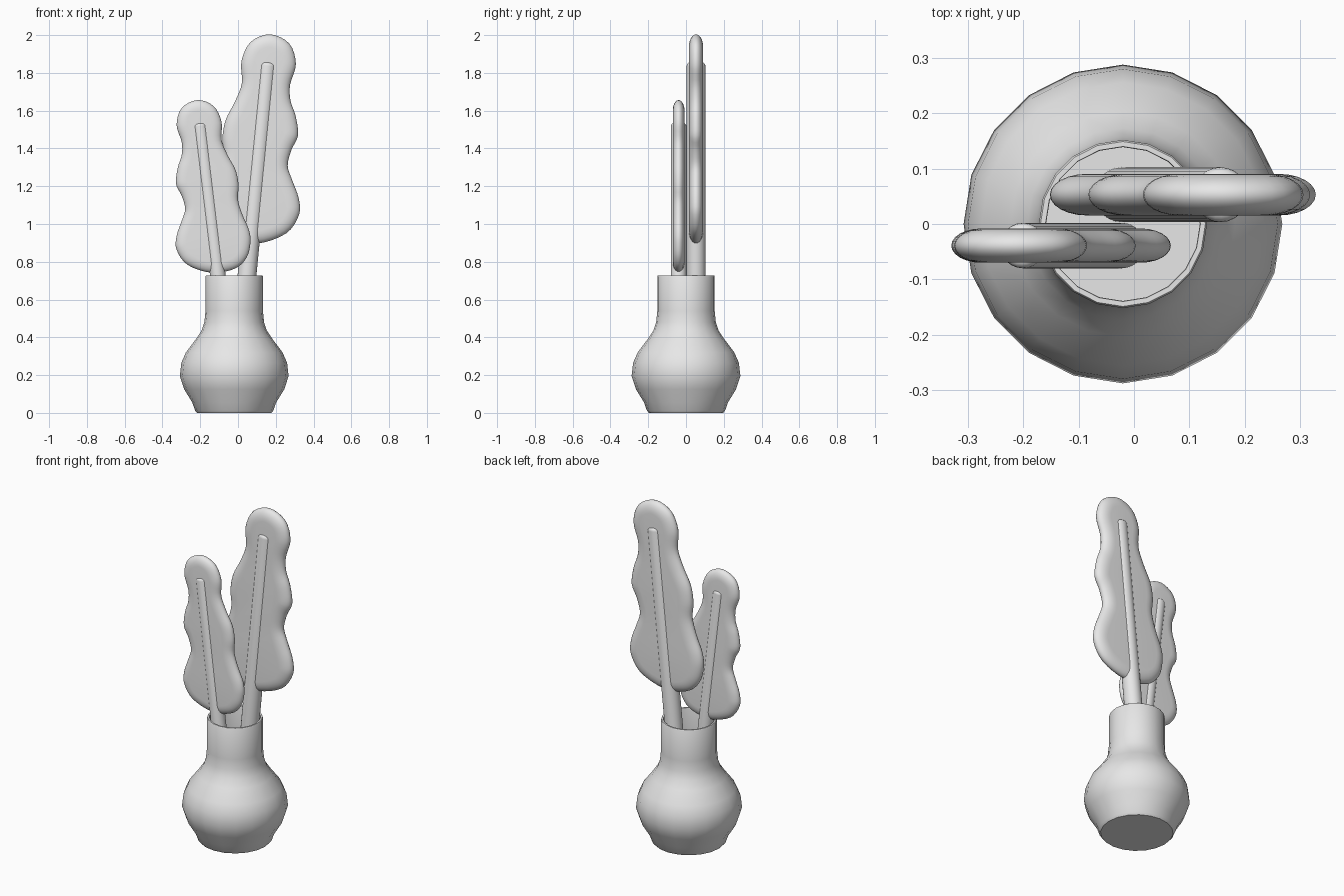
import bpy, bmesh, math
from mathutils import Vector, Matrix

cube = bpy.data.objects.get("Cube")
if cube:
    bpy.data.objects.remove(cube, do_unlink=True)

grey = bpy.data.materials.new("plain_grey")
grey.use_nodes = True
grey.diffuse_color = (0.8, 0.8, 0.8, 1)
grey.node_tree.nodes["Principled BSDF"].inputs["Base Color"].default_value = (0.8, 0.8, 0.8, 1)


def loft(name, rings, matrix=Matrix(), angle=40):
    """Skin a stack of closed rings and cap both ends."""
    bm = bmesh.new()
    loops = [[bm.verts.new(matrix @ Vector(p)) for p in ring] for ring in rings]
    n = len(loops[0])
    for a, b in zip(loops, loops[1:]):
        for i in range(n):
            j = (i + 1) % n
            bm.faces.new((a[i], a[j], b[j], b[i]))
    bm.faces.new(loops[0])
    bm.faces.new(loops[-1])
    bmesh.ops.recalc_face_normals(bm, faces=bm.faces)
    mesh = bpy.data.meshes.new(name)
    bm.to_mesh(mesh)
    bm.free()
    mesh.materials.append(grey)
    obj = bpy.data.objects.new(name, mesh)
    bpy.context.collection.objects.link(obj)
    bpy.ops.object.select_all(action='DESELECT')
    obj.select_set(True)
    bpy.context.view_layer.objects.active = obj
    bpy.ops.object.shade_smooth_by_angle(angle=math.radians(angle))
    return obj


def circle(r, z, sides):
    turns = [math.tau * i / sides for i in range(sides)]
    return [(r * math.cos(t), r * math.sin(t), z) for t in turns]


# Vase: hollow lathe with a thin wall
outer = [(.197, 0), (.207, .012), (.222, .055), (.265, .125), (.288, .195),
         (.28, .265), (.256, .32), (.203, .39), (.173, .435), (.158, .48),
         (.152, .54), (.152, .722), (.149, .727)]
wall = .013
inner = [(r - wall, max(z, .015)) for r, z in reversed(outer[2:-1])]
inner = [(.14, .727)] + inner + [(.2, .015)]
loft("vase", [circle(r, z, 20) for r, z in outer + inner],
     Matrix.Translation((-.02, 0, 0)))

# Wavy leaf outline, clockwise from the top, measured from the stem foot
OUTLINE = [(-.192, 1.636), (-.107, 1.604), (-.065, 1.52), (-.065, 1.425),
           (-.033, 1.345), (.009, 1.266), (.025, 1.187), (.022, 1.108),
           (.046, 1.028), (.08, .949), (.088, .881), (.067, .801),
           (.004, .743), (-.118, .722), (-.245, .764), (-.303, .844),
           (-.303, .917), (-.276, .997), (-.258, 1.06), (-.276, 1.129),
           (-.306, 1.192), (-.297, 1.277), (-.276, 1.345), (-.276, 1.414),
           (-.303, 1.504), (-.276, 1.594)]


def smooth_closed(points, steps):
    """Catmull-Rom curve through a closed list of points."""
    pts = [Vector(p) for p in points]
    n, out = len(pts), []
    for i in range(n):
        a, b, c, d = (pts[(i + k) % n] for k in (-1, 0, 1, 2))
        for s in range(steps):
            t = s / steps
            out.append(b + (c - a) * t / 2 + (a - b * 2.5 + c * 2 - d / 2) * t**2
                       + (b * 3 - c * 3 + d - a) * t**3 / 2)
    return out


def leaf_rings(depth, half):
    """Inset the outline along its normals to round the leaf rim."""
    edge = smooth_closed(OUTLINE, 4)
    n = len(edge)
    inward = []
    for i in range(n):
        t = (edge[(i + 1) % n] - edge[i - 1]).normalized()
        inward.append(Vector((t.y, -t.x)))
    rings = []
    for k in range(-6, 7):
        a = k / 6 * math.pi / 2
        inset = depth * (1 - math.cos(a))
        flat = [p + q * inset for p, q in zip(edge, inward)]
        rings.append([(p.x, half * math.sin(a), p.y) for p in flat])
    return rings


def plant(prefix, y, scale, side, tilt):
    place = (Matrix.Translation((-.022, y, .02)) @ Matrix.Rotation(tilt, 4, 'Y')
             @ Matrix.Diagonal((side * scale, scale, scale, 1)))
    loft(prefix + "_leaf", leaf_rings(.055, .031), place)
    # Round stem leaning outward, with a softened tip
    lean = Matrix.Rotation(-.119, 4, 'Y')
    r, top = .041, 1.525
    rings = [circle(r, 0, 24), circle(r, top - .016, 24)]
    for k in range(1, 5):
        a = k / 4 * math.pi / 2
        rings.append(circle(r - .016 * (1 - math.cos(a)),
                            top - .016 * (1 - math.sin(a)), 24))
    loft(prefix + "_stem", rings, place @ lean)


plant("small", -.039, 1, 1, 0)
plant("large", .053, 1.21, -1, -.021)
